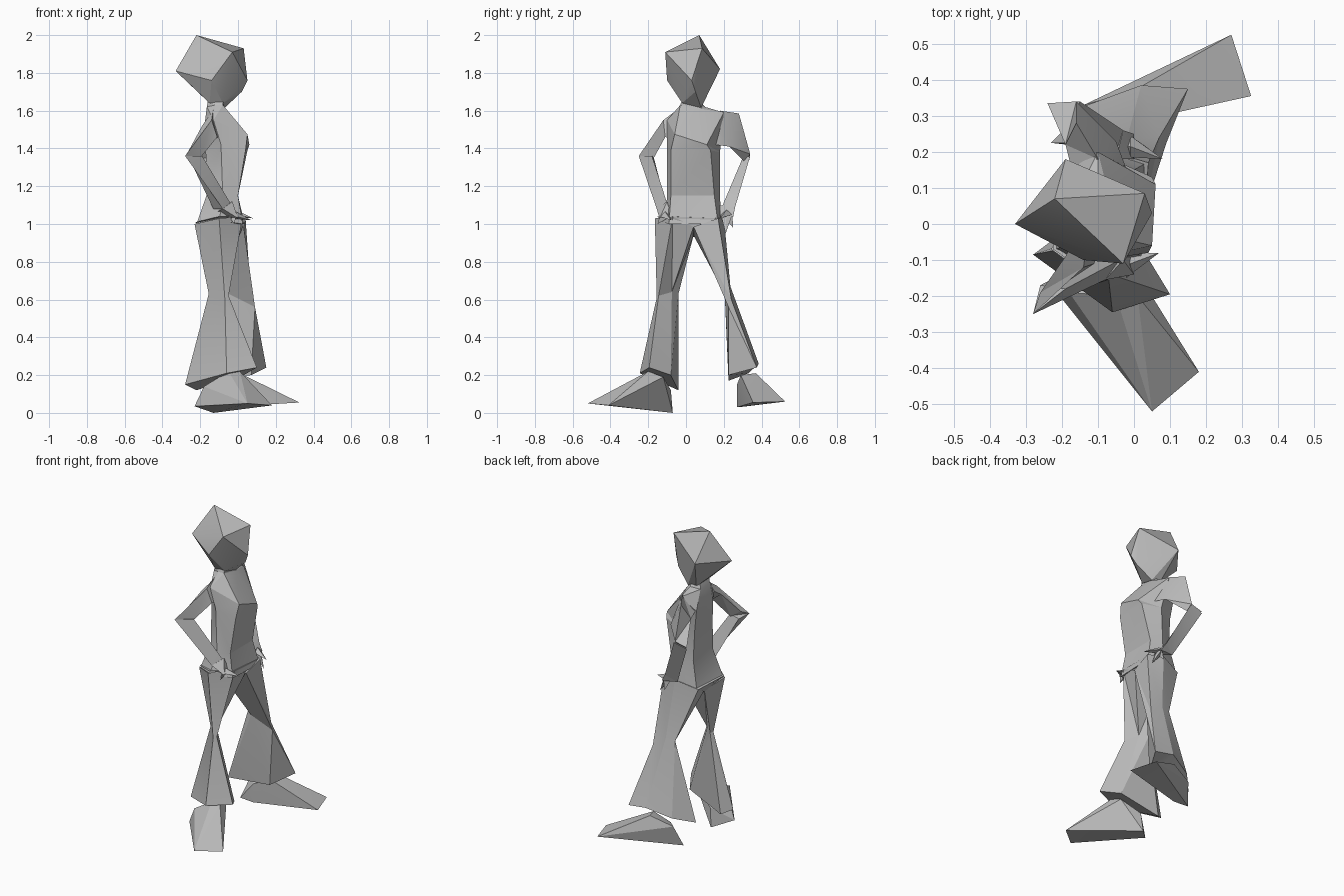
import bpy, bmesh, math

grey = bpy.data.materials.new("plain_grey")
grey.diffuse_color = (0.5, 0.5, 0.5, 1)


def finish(name, bm):
    bmesh.ops.recalc_face_normals(bm, faces=bm.faces)
    me = bpy.data.meshes.new(name)
    bm.to_mesh(me)
    bm.free()
    me.materials.append(grey)
    ob = bpy.data.objects.new(name, me)
    bpy.context.collection.objects.link(ob)
    bpy.ops.object.select_all(action='DESELECT')
    ob.select_set(True)
    bpy.context.view_layer.objects.active = ob
    bpy.ops.object.shade_smooth_by_angle(angle=math.radians(20))


def loft(name, *rings):
    """Skin a closed tube through rings with equal point counts."""
    bm = bmesh.new()
    vs = [[bm.verts.new(p) for p in r] for r in rings]
    n = len(rings[0])
    for a, b in zip(vs, vs[1:]):
        for i in range(n):
            j = (i + 1) % n
            bm.faces.new((a[i], a[j], b[j], b[i]))
    bm.faces.new(vs[0])
    bm.faces.new(vs[-1])
    bmesh.ops.triangulate(bm, faces=bm.faces)
    finish(name, bm)


def hull(name, pts):
    """Faceted solid around a few corner points."""
    bm = bmesh.new()
    for p in pts:
        bm.verts.new(p)
    bmesh.ops.convex_hull(bm, input=bm.verts)
    loose = [v for v in bm.verts if not v.link_faces]
    bmesh.ops.delete(bm, geom=loose, context='VERTS')
    finish(name, bm)


# Head: faceted gem shape tapering to the chin
hull("head", [(-.22, .07, 2), (.03, .085, 1.93), (-.03, -.11, 1.91), (-.33, 0, 1.81),
              (-.19, .18, 1.82), (-.14, -.1, 1.76), (.05, .03, 1.76), (.02, .05, 1.7),
              (-.07, .08, 1.615), (-.15, -.02, 1.64), (-.08, -.02, 1.64), (-.13, .08, 1.62)])

# Torso: neck, shoulders, armpits, waist, hips
loft("torso",
     [(-.08, -.02, 1.66), (-.08, .07, 1.64), (-.1, .08, 1.64), (-.15, .07, 1.64), (-.16, -.01, 1.65), (-.11, -.02, 1.66)],
     [(-.08, -.03, 1.63), (-.07, .08, 1.61), (-.1, .1, 1.62), (-.16, .08, 1.61), (-.165, -.01, 1.62), (-.12, -.03, 1.63)],
     [(.05, -.06, 1.475), (.06, .11, 1.42), (-.1, .2, 1.59), (-.18, .15, 1.5), (-.18, -.02, 1.5), (-.13, -.1, 1.55)],
     [(.04, -.08, 1.39), (.05, .13, 1.39), (-.06, .18, 1.38), (-.16, .14, 1.36), (-.17, -.03, 1.36), (-.09, -.1, 1.42)],
     [(0, -.08, 1.15), (0, .15, 1.15), (-.07, .18, 1.13), (-.15, .14, 1.17), (-.16, -.05, 1.17), (-.08, -.1, 1.13)],
     [(.025, -.09, 1.0), (.035, .17, 1.0), (-.05, .195, 1.02), (-.19, .16, .99), (-.22, -.07, 1.0), (-.1, -.15, 1.02)])

# Pelvis bridging the torso and both legs
hull("pelvis", [(.02, -.09, 1.04), (.03, .165, 1.03), (-.05, .195, 1.04), (-.2, .16, 1.0), (-.225, -.07, 1.01),
                (-.1, -.155, 1.04), (.02, .04, .985), (-.16, .04, .93)])

# Flared trousers: hip, blade-thin knee, hem
loft("right_trouser_leg",
     [(.025, -.07, 1.04), (.025, .04, .985), (-.16, .04, .94), (-.23, -.07, 1.0), (-.1, -.165, 1.03)],
     [(-.05, -.145, .62), (-.1, -.075, .64), (-.145, -.04, .63), (-.155, -.06, .63), (-.07, -.155, .61)],
     [(.1, -.195, .24), (.03, -.08, .2), (-.22, -.04, .12), (-.28, -.085, .15), (-.06, -.245, .21)])
loft("left_trouser_leg",
     [(.03, .04, .985), (.04, .17, 1.03), (-.06, .2, 1.04), (-.2, .16, 1.0), (-.16, .04, .94)],
     [(.09, .225, .56), (.07, .24, .6), (-.02, .235, .67), (-.08, .225, .66), (-.05, .205, .63)],
     [(.07, .225, .2), (.15, .375, .24), (.02, .385, .26), (-.13, .33, .21), (-.23, .225, .17)])

# Long wedge shoes
hull("right_shoe", [(.05, -.52, .05), (.18, -.41, .04), (-.23, -.17, .035), (-.13, -.07, 0),
                    (-.18, -.19, .14), (-.12, -.08, .12), (.01, -.2, .22), (.0, -.12, .19), (-.05, -.2, .22)])
hull("left_shoe", [(.27, .525, .06), (.325, .355, .055), (-.08, .27, .03), (-.18, .28, .03),
                   (-.08, .27, .15), (-.14, .33, .16), (.0, .37, .21), (.03, .29, .2)])

# Right arm, bent with the hand on the hip
loft("right_upper_arm",
     [(-.13, -.04, 1.61), (-.1, -.07, 1.45), (-.17, -.05, 1.55)],
     [(-.14, -.12, 1.55), (-.11, -.11, 1.46), (-.19, -.09, 1.52)],
     [(-.28, -.25, 1.36), (-.2, -.17, 1.35), (-.26, -.19, 1.39)])
loft("right_forearm",
     [(-.28, -.25, 1.36), (-.19, -.18, 1.36), (-.26, -.17, 1.35)],
     [(-.08, -.155, 1.08), (-.04, -.1, 1.11), (-.13, -.1, 1.08)])
hull("right_hand", [(-.08, -.155, 1.08), (-.03, -.1, 1.12), (-.12, -.1, 1.06), (0, -.14, 1.03), (-.01, -.08, 1.05)])

# Left arm, same pose on the other side
loft("left_upper_arm",
     [(-.1, .18, 1.6), (-.02, .15, 1.42), (-.17, .14, 1.5)],
     [(-.16, .28, 1.585), (-.05, .23, 1.41), (-.19, .22, 1.48)],
     [(-.16, .34, 1.37), (-.16, .31, 1.33), (-.24, .335, 1.35)])
loft("left_forearm",
     [(-.15, .34, 1.36), (-.17, .3, 1.35), (-.24, .335, 1.34)],
     [(-.03, .26, 1.09), (-.05, .19, 1.09), (-.1, .23, 1.05)])
hull("left_hand", [(-.03, .26, 1.09), (-.05, .18, 1.1), (-.1, .23, 1.05), (0, .25, 1.04), (0, .18, 1.04)])

# Spread fingers as thin spikes
for side, base, tips in (
        ("right", (-.01, -.11, 1.04), [(.07, -.08, 1.02), (-.02, -.15, 1.0), (-.13, -.09, 1.02)]),
        ("left", (-.01, .215, 1.05), [(.08, .18, 1.03), (.04, .21, .95), (-.02, .25, .98)])):
    for i, tip in enumerate(tips):
        x, y, z = base
        hull(f"{side}_finger_{i + 1}", [tip, (x, y - .03, z), (x, y + .03, z), (x - .03, y, z - .01), (x, y, z + .025)])
